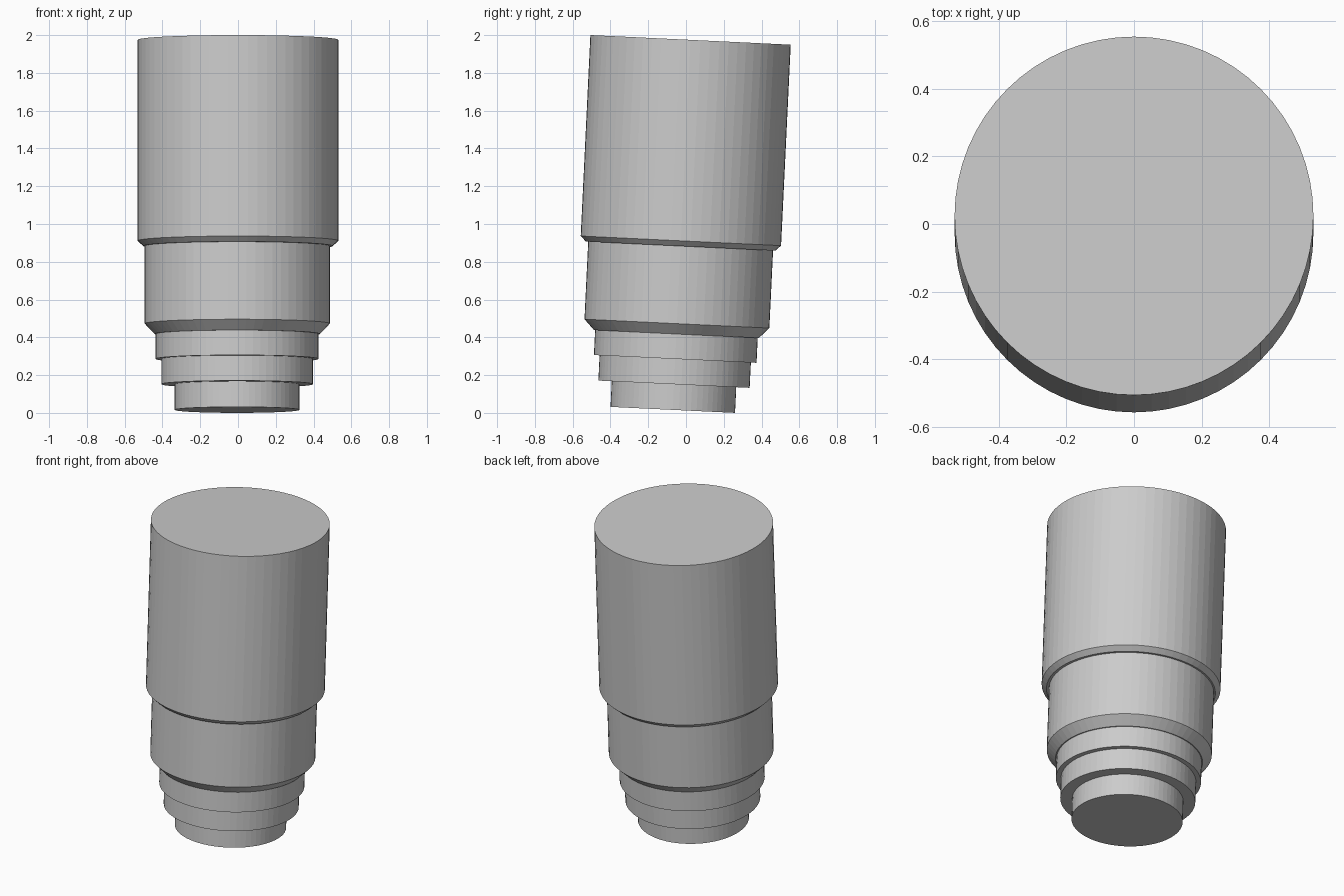
import bpy, bmesh, math
from mathutils import Matrix

cube = bpy.data.objects.get("Cube")
if cube:
    bpy.data.objects.remove(cube, do_unlink=True)

SIDES = 64
grey = bpy.data.materials.new("light grey")
grey.use_nodes = True
colour = (0.6, 0.6, 0.6, 1)
grey.diffuse_color = colour
grey.node_tree.nodes["Principled BSDF"].inputs["Base Color"].default_value = colour

# The whole stack leans slightly backwards
lean = Matrix.Translation((0, -0.07, 0.016)) @ Matrix.Rotation(math.radians(-2.75), 4, 'X')


def turned_part(name, profile, x=0.0):
    """Closed solid of revolution from (radius, height) pairs, bottom to top."""
    bm = bmesh.new()
    rings = []
    for r, h in profile:
        angles = [math.tau * i / SIDES for i in range(SIDES)]
        rings.append([bm.verts.new((x + r * math.cos(a), r * math.sin(a), h)) for a in angles])
    for low, high in zip(rings, rings[1:]):
        for i in range(SIDES):
            j = (i + 1) % SIDES
            bm.faces.new((low[i], low[j], high[j], high[i]))
    bm.faces.new(rings[0][::-1])
    bm.faces.new(rings[-1])
    bm.transform(lean)
    mesh = bpy.data.meshes.new(name)
    bm.to_mesh(mesh)
    bm.free()
    mesh.materials.append(grey)
    obj = bpy.data.objects.new(name, mesh)
    bpy.context.collection.objects.link(obj)
    return obj


# Stepped lower rings, each running a little way into the part above
turned_part("base_plug", [(0.33, 0), (0.33, 0.15)], -0.005)
turned_part("lower_ring", [(0.401, 0.136), (0.401, 0.29)], -0.005)
turned_part("upper_ring", [(0.431, 0.27), (0.431, 0.42)], -0.005)

# Bevelled barrels
turned_part("middle_barrel", [(0.437, 0.402), (0.49, 0.457), (0.49, 0.89)], -0.004)
turned_part("main_barrel", [(0.502, 0.868), (0.531, 0.896), (0.531, 1.961)])
